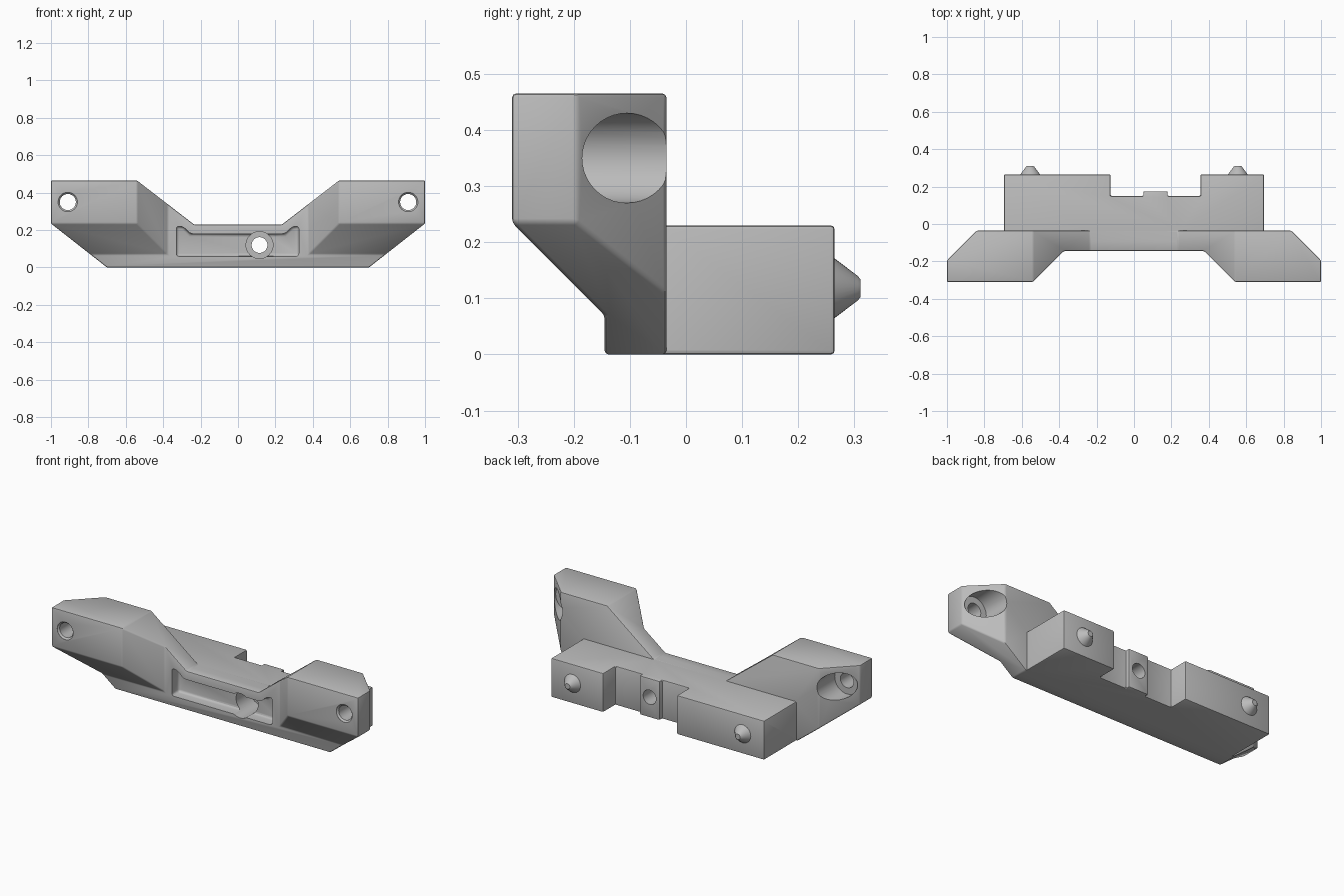
import bpy, bmesh, math
from mathutils import Vector

if "Cube" in bpy.data.objects:
    bpy.data.objects.remove(bpy.data.objects["Cube"], do_unlink=True)

grey = bpy.data.materials.new("plain grey")
grey.use_nodes = True
grey.diffuse_color = (0.5, 0.5, 0.5, 1)
grey.node_tree.nodes["Principled BSDF"].inputs["Base Color"].default_value = (0.5, 0.5, 0.5, 1)


def finish(name, bm):
    bmesh.ops.recalc_face_normals(bm, faces=bm.faces)
    mesh = bpy.data.meshes.new(name)
    bm.to_mesh(mesh)
    bm.free()
    mesh.materials.append(grey)
    obj = bpy.data.objects.new(name, mesh)
    bpy.context.collection.objects.link(obj)
    return obj


def prism(name, outline, axis, start, end):
    """Extrude a 2D outline along the given axis."""
    place = {"x": lambda a, b: (start, a, b),
             "y": lambda a, b: (a, start, b),
             "z": lambda a, b: (a, b, start)}[axis]
    bm = bmesh.new()
    face = bm.faces.new([bm.verts.new(place(a, b)) for a, b in outline])
    moved = bmesh.ops.extrude_face_region(bm, geom=[face])["geom"]
    shift = Vector([(end - start) * (axis == k) for k in "xyz"])
    bmesh.ops.translate(bm, vec=shift, verts=[v for v in moved if isinstance(v, bmesh.types.BMVert)])
    return finish(name, bm)


def lathe_y(name, x, z, profile, sides=40):
    """Solid of revolution around a y axis; profile holds (y, radius)."""
    bm = bmesh.new()
    rings = [[bm.verts.new((x + r * math.cos(math.tau * i / sides), y,
                            z + r * math.sin(math.tau * i / sides)))
              for i in range(sides)] for y, r in profile]
    for a, b in zip(rings, rings[1:]):
        for i in range(sides):
            j = (i + 1) % sides
            bm.faces.new((a[i], a[j], b[j], b[i]))
    bm.faces.new(rings[0])
    bm.faces.new(rings[-1])
    return finish(name, bm)


def apply(obj, mod):
    bpy.context.view_layer.objects.active = obj
    bpy.ops.object.modifier_apply(modifier=mod.name)


def boolean(obj, other, operation):
    mod = obj.modifiers.new("cut", "BOOLEAN")
    mod.operation, mod.solver, mod.object = operation, "EXACT", other
    apply(obj, mod)
    bpy.data.objects.remove(other, do_unlink=True)


def soften(obj, width, segments=2):
    bm = bmesh.new()
    bm.from_mesh(obj.data)
    bmesh.ops.remove_doubles(bm, verts=bm.verts, dist=0.001)
    bmesh.ops.dissolve_limit(bm, angle_limit=0.02, verts=bm.verts, edges=bm.edges)
    bm.to_mesh(obj.data)
    bm.free()
    mod = obj.modifiers.new("soft edges", "BEVEL")
    mod.width, mod.segments, mod.limit_method = width, segments, "ANGLE"
    mod.angle_limit = math.radians(30)
    apply(obj, mod)


def mirrored(half):
    """Complete a right-hand outline with its reflection in x."""
    return half + [(-a, b) for a, b in reversed(half)]


# Front bar with raised wings: three crossed outlines
bracket = prism("bracket", mirrored([(0.7, 0), (1, 0.235), (1, 0.465), (0.54, 0.465), (0.235, 0.23)]),
                "y", -0.5, 0.3)
side = prism("side_outline", [(-0.145, -0.1), (-0.145, 0.07), (-0.31, 0.235), (-0.31, 0.6),
                              (-0.035, 0.6), (-0.035, -0.1)], "x", -1.5, 1.5)
boolean(bracket, side, "INTERSECT")
plan = prism("plan_outline", mirrored([(0.375, -0.145), (0.68, -0.45), (1.2, -0.45), (1.2, -0.395),
                                       (0.74, 0.065)]), "z", -0.3, 0.8)
boolean(bracket, plan, "INTERSECT")
soften(bracket, 0.007)

# Rear block with a notch and a small centre pad
rear = prism("rear_block", [(-0.695, -0.1), (0.695, -0.1), (0.695, 0.265), (0.355, 0.265), (0.355, 0.15),
                            (0.18, 0.15), (0.18, 0.175), (0.05, 0.175), (0.05, 0.15),
                            (-0.125, 0.15), (-0.125, 0.265), (-0.695, 0.265)], "z", 0, 0.23)
soften(rear, 0.007)
boolean(bracket, rear, "UNION")

# Front pocket with a rounded floor
pocket = prism("pocket_cutter", [(-0.33, 0.06), (0.325, 0.06), (0.325, 0.222), (0.29, 0.218), (0.25, 0.18),
                                 (-0.255, 0.18), (-0.292, 0.218), (-0.33, 0.222)], "y", -0.2, -0.08)
soften(pocket, 0.015, 3)
boolean(bracket, pocket, "DIFFERENCE")

# Stepped centre hole
boolean(bracket, lathe_y("centre_hole", 0.115, 0.12,
                         [(-0.3, 0.072), (0.05, 0.072), (0.05, 0.042), (0.3, 0.042)]), "DIFFERENCE")

# Stepped wing holes with chamfered mouths
for s in (-1, 1):
    boolean(bracket, lathe_y("wing_hole", s * 0.91, 0.35,
                             [(-0.33, 0.052), (-0.309, 0.052), (-0.3, 0.043), (-0.2, 0.043),
                              (-0.2, 0.08), (0.2, 0.08)]), "DIFFERENCE")

# Tapered locating pins
pins = [lathe_y(n, s * 0.555, 0.118, [(0.25, 0.053), (0.265, 0.053), (0.306, 0.022), (0.311, 0.016)], 32)
        for s, n in ((-1, "right_pin"), (1, "left_pin"))]

bpy.ops.object.select_all(action="DESELECT")
for obj in [bracket] + pins:
    obj.select_set(True)
bpy.context.view_layer.objects.active = bracket
bpy.ops.object.shade_smooth_by_angle(angle=math.radians(30))
